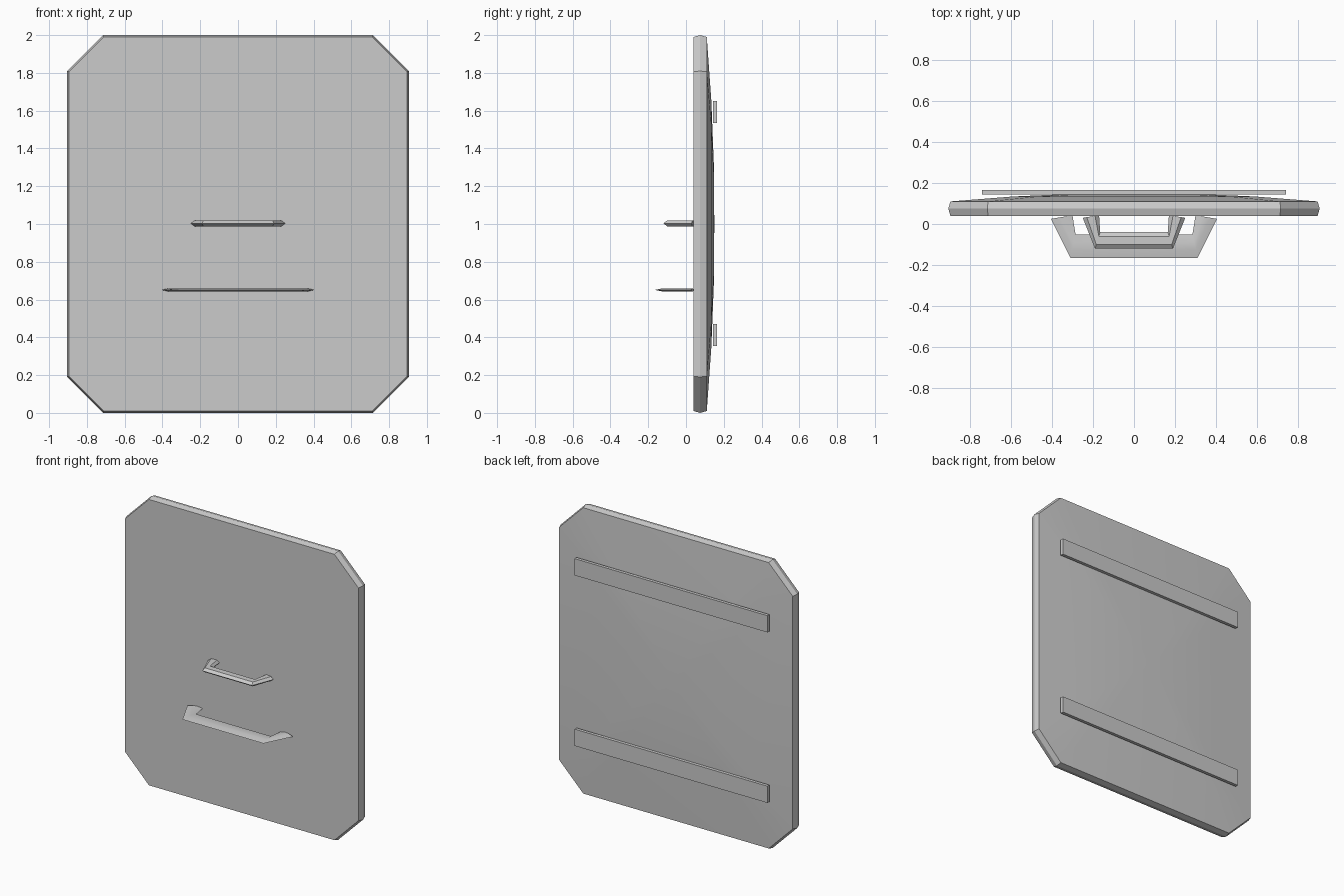
import bpy
import bmesh
from mathutils import Vector

cube = bpy.data.objects.get("Cube")
if cube:
    bpy.data.objects.remove(cube, do_unlink=True)

grey = bpy.data.materials.new("plain grey")
grey.use_nodes = True
colour = (0.6, 0.6, 0.6, 1)
grey.diffuse_color = colour
grey.node_tree.nodes["Principled BSDF"].inputs["Base Color"].default_value = colour


def finish(bm, name, angle=0.35):
    bmesh.ops.recalc_face_normals(bm, faces=bm.faces)
    mesh = bpy.data.meshes.new(name)
    bm.to_mesh(mesh)
    bm.free()
    mesh.materials.append(grey)
    obj = bpy.data.objects.new(name, mesh)
    bpy.context.collection.objects.link(obj)
    bpy.ops.object.select_all(action='DESELECT')
    obj.select_set(True)
    bpy.context.view_layer.objects.active = obj
    bpy.ops.object.shade_smooth_by_angle(angle=angle)
    return obj


def bridge(bm, a, b):
    for i in range(len(a)):
        j = (i + 1) % len(a)
        bm.faces.new((a[i], a[j], b[j], b[i]))


# Plate: chamfered outline, flat front, ridged rim, gently domed back
WIDTH, HEIGHT, CUT = 0.905, 1.0, 0.19


def plate_ring(bm, y, inset=0.0, scale=1.0):
    w, h = WIDTH - inset, HEIGHT - inset
    c = CUT - inset * 0.58
    outline = [(w, h - c), (w - c, h), (c - w, h), (-w, h - c),
               (-w, c - h), (c - w, -h), (w - c, -h), (w, c - h)]
    return [bm.verts.new((x * scale, y, 1 + z * scale)) for x, z in outline]


bm = bmesh.new()
rings = [plate_ring(bm, 0.04, 0.01), plate_ring(bm, 0.075), plate_ring(bm, 0.11, 0.01)]
for scale, y in ((0.66, 0.134), (0.33, 0.147)):
    rings.append(plate_ring(bm, y, 0.01, scale))
bm.faces.new(rings[0])
for a, b in zip(rings, rings[1:]):
    bridge(bm, a, b)
centre = bm.verts.new((0, 0.15, 1))
last = rings[-1]
for i in range(len(last)):
    bm.faces.new((last[i], last[(i + 1) % len(last)], centre))
finish(bm, "shield_plate", 0.2)


# Handles: a flattened section swept along a bracket-shaped path
def handle(name, z, half, outer, inner, bevel):
    bm = bmesh.new()
    section = [(0, 0), (bevel, half), (1 - bevel, half),
               (1, 0), (1 - bevel, -half), (bevel, -half)]
    path = list(zip(outer, inner))
    path += [((-o[0], o[1]), (-i[0], i[1])) for o, i in reversed(path)]
    loops = []
    for o, i in path:
        points = [Vector(o).lerp(Vector(i), t) for t, _ in section]
        loops.append([bm.verts.new((p.x, p.y, z + s[1]))
                      for p, s in zip(points, section)])
    for a, b in zip(loops, loops[1:]):
        bridge(bm, a, b)
    bm.faces.new(loops[0])
    bm.faces.new(loops[-1])
    finish(bm, name)


handle("upper_handle", 1.003, 0.015,
       [(-0.25, 0.03), (-0.19, -0.12)], [(-0.17, 0.043), (-0.165, -0.04)], 0.25)
handle("lower_handle", 0.651, 0.008,
       [(-0.405, 0.025), (-0.31, -0.165)], [(-0.3, 0.043), (-0.285, -0.05)], 0.35)

# Back straps: two flat bars
for name, z in (("lower_back_strap", 0.412), ("upper_back_strap", 1.593)):
    bm = bmesh.new()
    bmesh.ops.create_cube(bm, size=1)
    bmesh.ops.scale(bm, vec=(1.48, 0.022, 0.116), verts=bm.verts)
    bmesh.ops.translate(bm, vec=(0, 0.154, z), verts=bm.verts)
    finish(bm, name)
